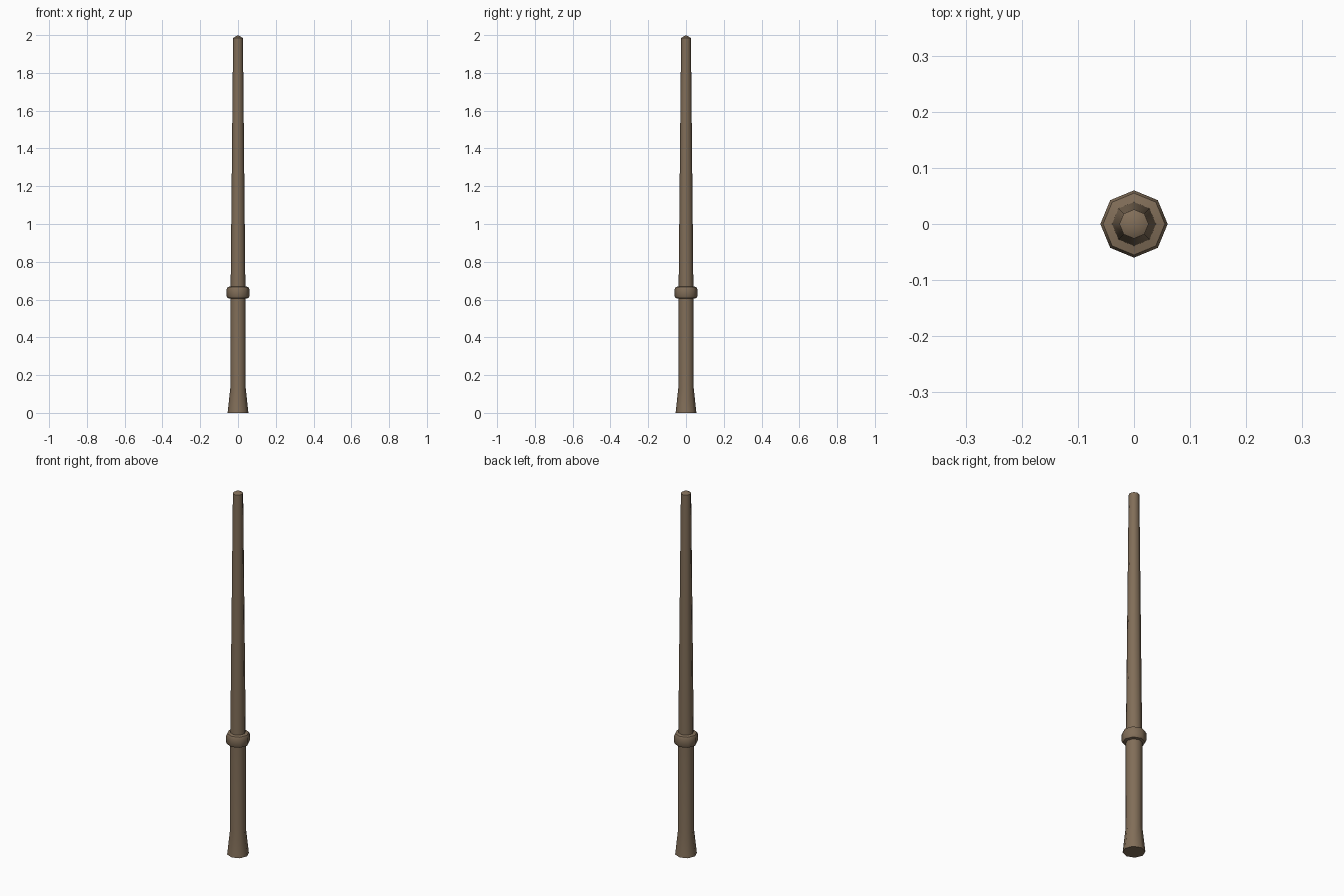
import bpy, bmesh, math

if "Cube" in bpy.data.objects:
    bpy.data.objects.remove(bpy.data.objects["Cube"])

SIDES = 8

wood = bpy.data.materials.new("brown wood")
wood.diffuse_color = (0.22, 0.155, 0.098, 1)
wood.use_nodes = True
wood.node_tree.nodes["Principled BSDF"].inputs["Base Color"].default_value = wood.diffuse_color


def lathe(name, profile):
    """Closed eight-sided turned part from (radius, height) pairs; radius 0 is a point."""
    bm = bmesh.new()
    rings = []
    for r, z in profile:
        if r == 0:
            rings.append([bm.verts.new((0, 0, z))] * SIDES)
        else:
            rings.append([bm.verts.new((r * math.cos(math.tau * i / SIDES),
                                        r * math.sin(math.tau * i / SIDES), z))
                          for i in range(SIDES)])
    for low, high in zip(rings, rings[1:]):
        for i in range(SIDES):
            j = (i + 1) % SIDES
            corners = [low[i], low[j], high[j], high[i]]
            bm.faces.new(list(dict.fromkeys(corners)))
    bm.faces.new(rings[0][::-1])
    bmesh.ops.recalc_face_normals(bm, faces=bm.faces)
    mesh = bpy.data.meshes.new(name)
    bm.to_mesh(mesh)
    bm.free()
    mesh.materials.append(wood)
    obj = bpy.data.objects.new(name, mesh)
    bpy.context.collection.objects.link(obj)
    bpy.ops.object.select_all(action='DESELECT')
    obj.select_set(True)
    bpy.context.view_layer.objects.active = obj
    bpy.ops.object.shade_smooth_by_angle(angle=math.radians(50))
    return obj


# One continuous turned rod: flared foot, grip, collar, tapered shaft, pointed tip
lathe("wand", [
    (0.055, 0.0), (0.041, 0.13),                  # flared foot
    (0.041, 0.605),                               # grip
    (0.055, 0.608), (0.06, 0.618),                # collar
    (0.06, 0.655), (0.055, 0.666), (0.039, 0.67),
    (0.026, 1.985), (0.0, 2.0),                   # shaft and tip
])
